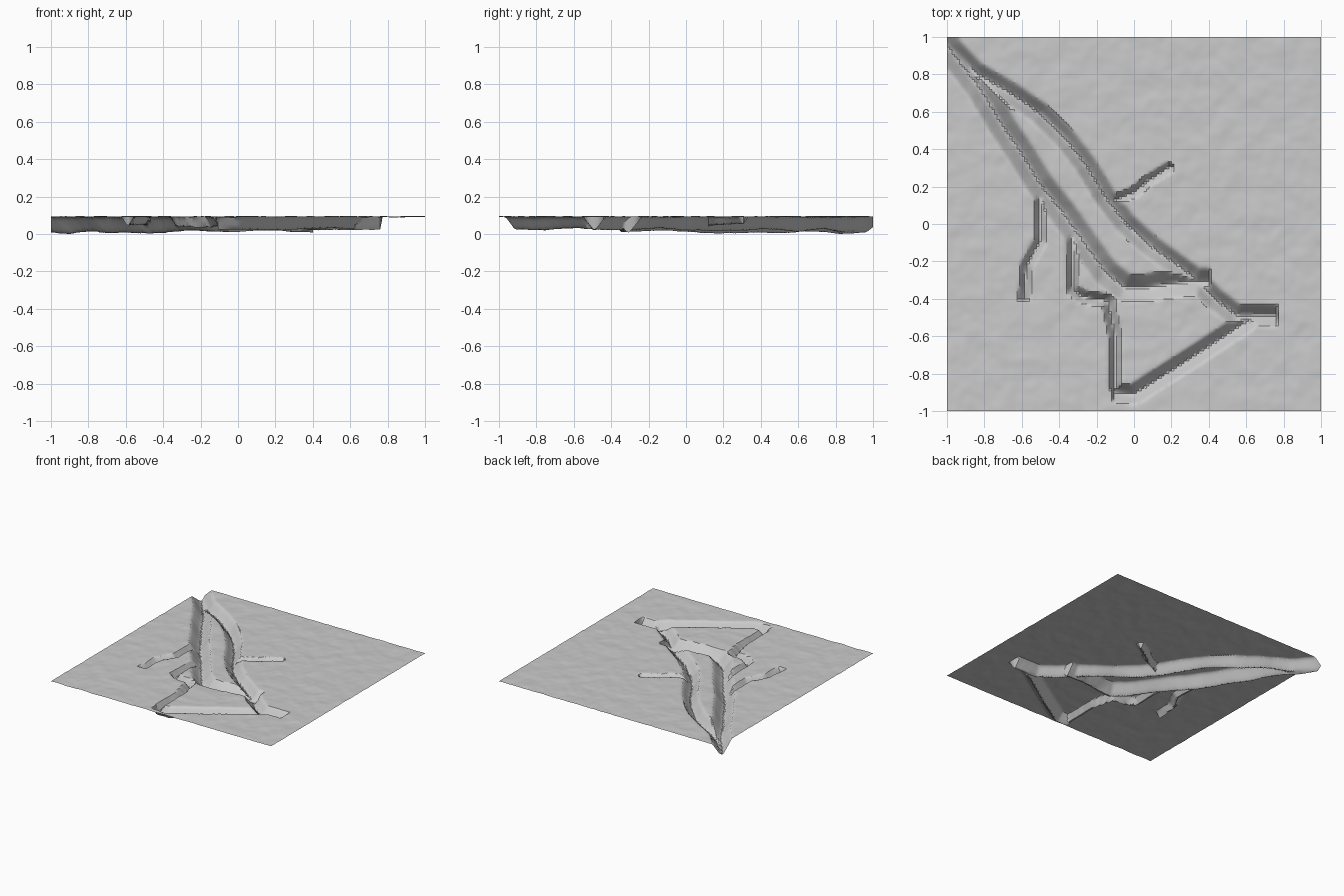
import bpy, bmesh
from mathutils import Vector, noise

cube = bpy.data.objects.get("Cube")
if cube:
    bpy.data.objects.remove(cube, do_unlink=True)

GROUND = 0.1
CELLS = 150

# Channel centre lines with half width and depth
channels = [
    # east river
    (0.06, 0.07, [(-1.05, 1.02), (-0.85, 0.81), (-0.66, 0.7), (-0.5, 0.59), (-0.37, 0.46), (-0.26, 0.32),
                  (-0.15, 0.14), (-0.05, 0.01), (0.09, -0.12), (0.3, -0.27), (0.43, -0.4),
                  (0.55, -0.49), (0.77, -0.49)]),
    # west river
    (0.075, 0.08, [(-1.05, 1.02), (-0.82, 0.72), (-0.7, 0.52), (-0.6, 0.37), (-0.5, 0.21), (-0.38, 0.06),
                   (-0.26, -0.11), (-0.15, -0.26), (-0.05, -0.34), (0.06, -0.34), (0.28, -0.31),
                   (0.4, -0.31)]),
    # west brook
    (0.033, 0.045, [(-0.56, 0.3), (-0.5, 0.16), (-0.5, -0.09), (-0.575, -0.22), (-0.59, -0.41)]),
    # middle brook
    (0.036, 0.055, [(-0.33, 0.02), (-0.325, -0.35), (-0.27, -0.39), (-0.14, -0.41), (-0.1, -0.6), (-0.1, -0.88)]),
    # south brook
    (0.055, 0.065, [(-0.11, -0.9), (0.0, -0.91), (0.3, -0.72), (0.62, -0.51)]),
    # east brook
    (0.03, 0.045, [(-0.12, 0.12), (0.0, 0.17), (0.08, 0.235), (0.2, 0.31)]),
]


def distance_to_path(p, path):
    """Distance to a polyline, with square cut ends."""
    best = 9.0
    last = len(path) - 2
    for i, (a, b) in enumerate(zip(path, path[1:])):
        a, b = Vector(a), Vector(b)
        t = (p - a).dot(b - a) / (b - a).length_squared
        if (t < 0 and i == 0) or (t > 1 and i == last):
            continue
        t = min(max(t, 0), 1)
        best = min(best, (p - a.lerp(b, t)).length)
    return best


def height(x, y):
    p = Vector((x, y))
    ripple = noise.noise(Vector((x * 9, y * 9, 0))) + 0.5 * noise.noise(Vector((x * 20, y * 20, 3)))
    swell = 1 + 0.22 * noise.noise(Vector((x * 3, y * 3, 7)))
    cut = 0.0
    for half, depth, path in channels:
        d = distance_to_path(p, path)
        if d < half:
            cut = max(cut, depth * swell * min(1, 1.1 * (1 - d / half)))
    return max(0.0, GROUND + 0.004 * ripple - cut)


# Ground sheet carved by the channels
bm = bmesh.new()
bmesh.ops.create_grid(bm, x_segments=CELLS, y_segments=CELLS, size=1)
for v in bm.verts:
    v.co.z = height(v.co.x, v.co.y)
low = min(v.co.z for v in bm.verts)
for v in bm.verts:
    v.co.z -= low
mesh = bpy.data.meshes.new("terrain")
bm.to_mesh(mesh)
bm.free()
terrain = bpy.data.objects.new("terrain", mesh)
bpy.context.collection.objects.link(terrain)

# Plain grey
grey = bpy.data.materials.new("stone grey")
grey.use_nodes = True
colour = (0.6, 0.6, 0.6, 1)
grey.diffuse_color = colour
grey.node_tree.nodes["Principled BSDF"].inputs["Base Color"].default_value = colour
mesh.materials.append(grey)

bpy.context.view_layer.objects.active = terrain
terrain.select_set(True)
bpy.ops.object.shade_smooth_by_angle()
